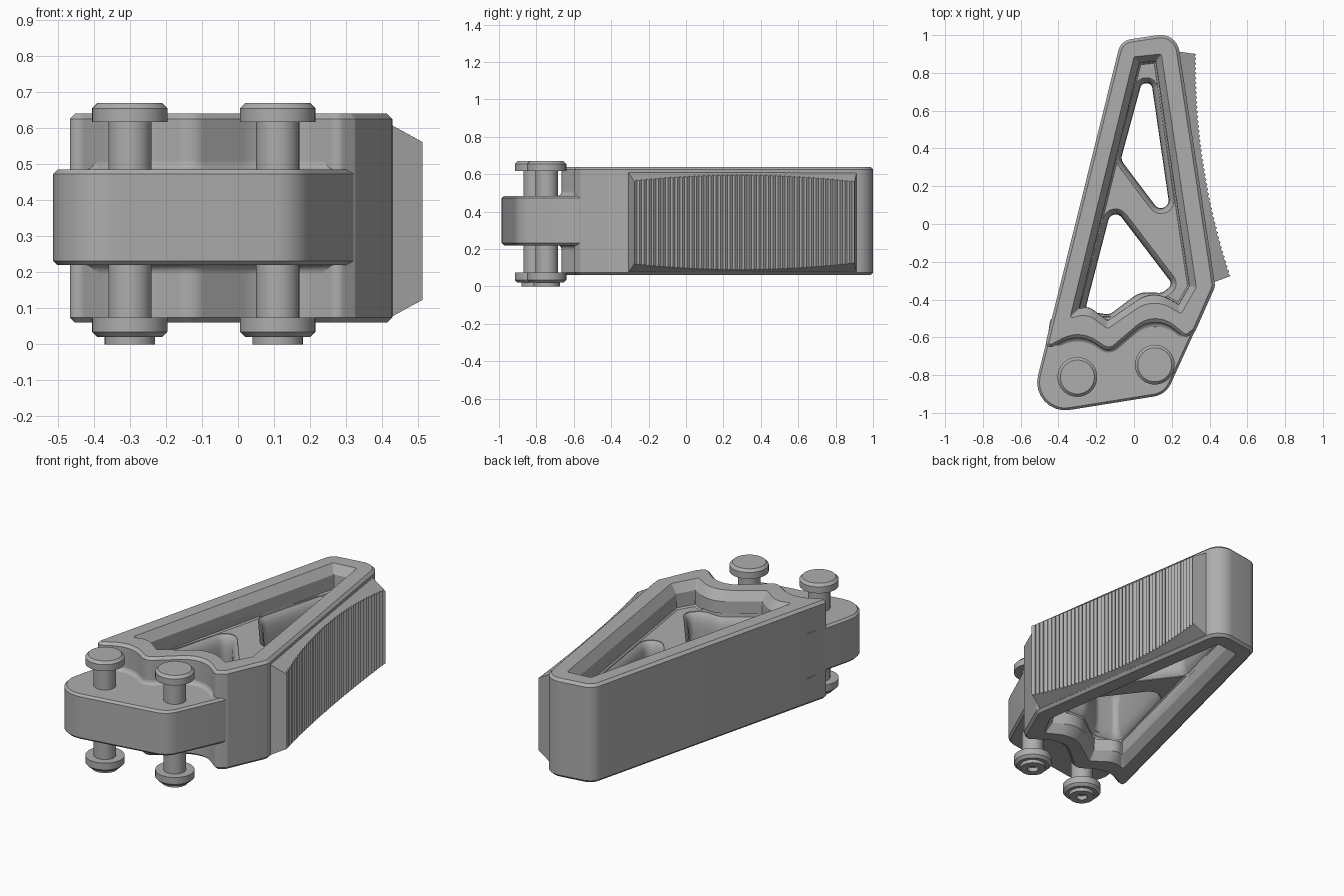
import bpy, bmesh, math
from mathutils import Vector, Matrix

cube = bpy.data.objects.get("Cube")
if cube:
    bpy.data.objects.remove(cube, do_unlink=True)

GREY = (0.42, 0.42, 0.42, 1)
grey = bpy.data.materials.new("plain_grey")
grey.use_nodes = True
grey.diffuse_color = GREY
grey.node_tree.nodes["Principled BSDF"].inputs["Base Color"].default_value = GREY


def skin(name, rings):
    """Solid through a list of rings with equal point counts."""
    bm = bmesh.new()
    rows = [[bm.verts.new(p) for p in ring] for ring in rings]
    n = len(rows[0])
    for a, b in zip(rows, rows[1:]):
        for i in range(n):
            j = (i + 1) % n
            bm.faces.new((a[i], a[j], b[j], b[i]))
    bm.faces.new(rows[0][::-1])
    bm.faces.new(rows[-1])
    bmesh.ops.recalc_face_normals(bm, faces=bm.faces)
    mesh = bpy.data.meshes.new(name)
    bm.to_mesh(mesh)
    bm.free()
    obj = bpy.data.objects.new(name, mesh)
    bpy.context.collection.objects.link(obj)
    mesh.materials.append(grey)
    return obj


def outline(corners, inset, steps=8):
    """Counter-clockwise polygon (x, y, radius), offset inwards, corners rounded."""
    pts = [Vector(c[:2]) for c in corners]
    n = len(pts)
    dirs = [(pts[(i + 1) % n] - pts[i]).normalized() for i in range(n)]
    info = []
    for i in range(n):
        d1, d2 = dirs[i - 1], dirs[i]
        turn = math.atan2(d1.x * d2.y - d1.y * d2.x, d1.dot(d2))
        mitre = (Vector((-d1.y, d1.x)) + Vector((-d2.y, d2.x))) / (1 + d1.dot(d2))
        info.append((pts[i] + mitre * inset, d1, turn, mitre))
    result = []
    for i, (p, d1, turn, mitre) in enumerate(info):
        side = 1 if turn > 0 else -1
        r = max(corners[i][2] - side * inset, 0.004)
        room = 0.6 * min((p - info[i - 1][0]).length, (p - info[(i + 1) % n][0]).length)
        r = min(r, room / math.tan(abs(turn) / 2))
        start = p - d1 * r * math.tan(abs(turn) / 2)
        centre = p + mitre * r * side
        for k in range(steps + 1):
            result.append(centre + Matrix.Rotation(turn * k / steps, 2) @ (start - centre))
    return result


def loft(name, corners, levels):
    """Levels are (z, inset) pairs."""
    return skin(name, [[(p.x, p.y, z) for p in outline(corners, d)] for z, d in levels])


def flip(levels, middle=0.35):
    return [(2 * middle - z, d) for z, d in reversed(levels)]


def lathe(name, x, y, profile, sides=40):
    angles = [2 * math.pi * i / sides for i in range(sides)]
    return skin(name, [[(x + r * math.cos(a), y + r * math.sin(a), z) for a in angles]
                       for r, z in profile])


# Main body: tapered frame whose front edge curls round the two pins
wave = [(-0.44, -0.655, 0.03), (-0.29, -0.575, 0.2), (-0.13, -0.68, 0.06),
        (0.11, -0.475, 0.21), (0.275, -0.605, 0.03)]
body = loft("main_body",
            [(-0.47, -0.64, 0.02)] + wave + [(0.326, -0.565, 0.02), (0.43, -0.33, 0.06),
             (0.225, 1.015, 0.1), (-0.07, 0.97, 0.08)],
            [(0.06, 0.015), (0.075, 0), (0.625, 0), (0.64, 0.015)])

# Pockets above and below the strut, with sloping rims
rim = [(-0.34, -0.50, 0.01), (-0.25, -0.475, 0.1), (-0.14, -0.555, 0.02), (0.1, -0.39, 0.25),
       (0.25, -0.475, 0.01), (0.33, -0.335, 0.02), (0.145, 0.90, 0.01), (0.0, 0.885, 0.01)]
pocket = [(0.5, 0.045), (0.508, 0.037), (0.59, 0.035), (0.64, 0), (0.66, -0.014)]
cutters = [loft("pocket_top", rim, pocket), loft("pocket_bottom", rim, flip(pocket))]

# Two through windows with rounded lips, leaving the diagonal strut
lip = [(0.4, 0), (0.44, -0.003), (0.465, -0.009), (0.485, -0.018), (0.497, -0.029), (0.52, -0.031)]
windows = {
    "rear_window": [(0.04, 0.745, 0.03), (-0.07, 0.34, 0.05), (0.205, -0.025, 0.04),
                    (0.093, 0.745, 0.03)],
    "front_window": [(-0.115, 0.1, 0.04), (-0.26, -0.46, 0.03), (-0.13, -0.48, 0.05),
                     (0.03, -0.36, 0.12), (0.15, -0.365, 0.05), (0.205, -0.32, 0.03)],
}
for name, corners in windows.items():
    cutters.append(loft(name, corners, flip(lip) + lip))

bpy.context.view_layer.objects.active = body
for cutter in cutters:
    cutter.hide_render = True
    mod = body.modifiers.new("cut", 'BOOLEAN')
    mod.operation = 'DIFFERENCE'
    mod.solver = 'EXACT'
    mod.object = cutter
    bpy.ops.object.modifier_apply(modifier=mod.name)
for cutter in cutters:
    bpy.data.objects.remove(cutter, do_unlink=True)
parts = [body]

# Tongue that carries the pins
parts.append(loft("front_tongue",
                  [(-0.565, -1.022, 0.15), (0.17, -0.905, 0.12),
                   (0.341, -0.53, 0.01), (-0.4425, -0.53, 0.01)],
                  [(0.22, 0.014), (0.232, 0.002), (0.473, 0.002), (0.485, 0.014)]))

# Soft fillets where the body rises from the tongue
strip = wave + [(0.29, -0.515, 0.01), (-0.42, -0.515, 0.01)]
R = 0.025
curve = [(0.483 + R * (1 - math.cos(a)), -R * (1 - math.sin(a)))
         for a in (math.pi / 2 * i / 5 for i in range(6))]
parts.append(loft("upper_fillet", strip, curve))
parts.append(loft("lower_fillet", strip, flip(curve, 0.3525)))

# Headed pins
pin = [(0.03, 0.025), (0.03, 0), (0.07, 0), (0.07, 0.02), (0.09, 0.02), (0.105, 0.035),
       (0.105, 0.075), (0.06, 0.075), (0.06, 0.617), (0.105, 0.617), (0.105, 0.655), (0.09, 0.67)]
parts.append(lathe("right_pin", -0.30, -0.81, pin))
parts.append(lathe("left_pin", 0.11, -0.745, pin))

# Ribbed concave grip pad on the left flank
TEETH = 46
rings = []
for i in range(2 * TEETH + 1):
    t = i / (2 * TEETH)
    base = Vector((0.235, 0.915)).lerp(Vector((0.425, -0.315)), t)
    face = Vector((0.33, 0.90)).lerp(Vector((0.512, -0.275)), t)
    face.x -= 0.2 * t * (1 - t) + (0.01 if i % 2 else 0)
    slope = 0.65 * (face.x - base.x)
    rings.append([(base.x - 0.02, base.y, 0.065), (face.x, face.y, 0.067 + slope),
                  (face.x, face.y, 0.618 - slope), (base.x - 0.02, base.y, 0.62)])
parts.append(skin("grip_pad", rings))

# Smooth curved surfaces, keep edges crisp
bpy.ops.object.select_all(action='DESELECT')
for part in parts:
    part.select_set(True)
bpy.context.view_layer.objects.active = body
bpy.ops.object.shade_smooth_by_angle(angle=math.radians(28))
